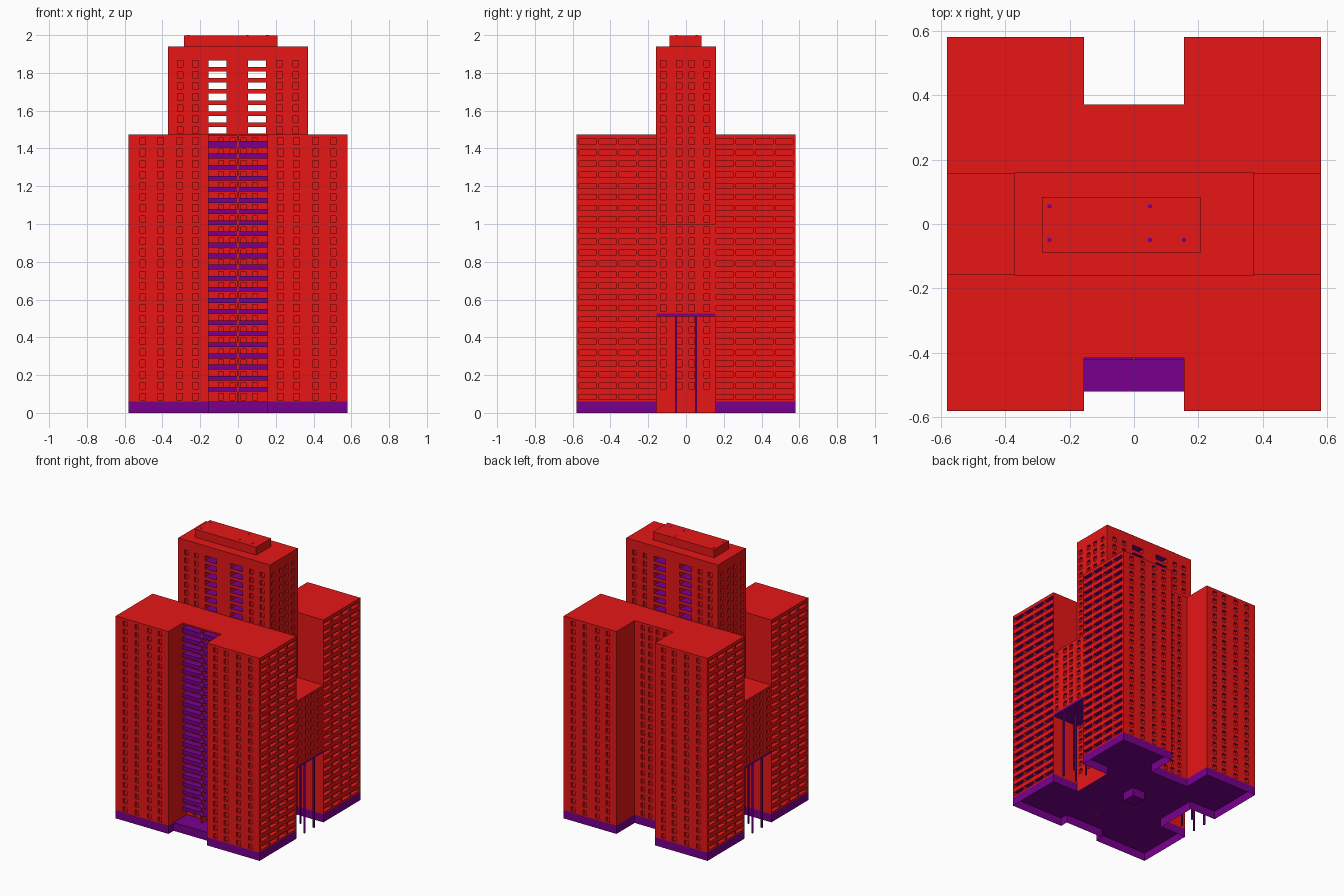
import bpy, bmesh
from mathutils import Vector

if "Cube" in bpy.data.objects:
    bpy.data.objects.remove(bpy.data.objects["Cube"], do_unlink=True)


def material(name, rgb):
    m = bpy.data.materials.new(name)
    m.use_nodes = True
    m.diffuse_color = (*rgb, 1)
    m.node_tree.nodes["Principled BSDF"].inputs["Base Color"].default_value = (*rgb, 1)
    return m


MATS = [material("red_wall", (0.8, 0.008, 0.008)), material("purple_floor", (0.19, 0.0, 0.27))]
RED, PURPLE = 0, 1


def finish(name, bm):
    bmesh.ops.remove_doubles(bm, verts=bm.verts, dist=0.00001)
    me = bpy.data.meshes.new(name)
    bm.to_mesh(me)
    bm.free()
    for m in MATS:
        me.materials.append(m)
    ob = bpy.data.objects.new(name, me)
    bpy.context.collection.objects.link(ob)


def box(name, x, y, z, mat):
    bm = bmesh.new()
    bmesh.ops.create_cube(bm, size=1)
    for v in bm.verts:
        v.co = [r[0] if c < 0 else r[1] for c, r in zip(v.co, (x, y, z))]
    for f in bm.faces:
        f.material_index = mat
    finish(name, bm)


def facade(name, axis, side, offset, us, zs, cols=(), rows=()):
    """Flat wall with a grid of recessed windows; a column is (start, end, depth, see_through)."""
    bm = bmesh.new()

    def vec(u, d, z):
        return Vector((u, side * d, z) if axis == "y" else (side * d, u, z))

    def quad(pts, facing, mat):
        f = bm.faces.new([bm.verts.new(vec(u, offset - d, z)) for u, d, z in pts])
        f.normal_update()
        if f.normal.dot(vec(*facing)) < 0:
            f.normal_flip()
        f.material_index = mat

    def wall(a, b, c, e, d=0):
        quad([(a, d, c), (b, d, c), (b, d, e), (a, d, e)], (0, 1, 0), RED)

    edge = us[0]
    for a, b, depth, see_through in cols:
        wall(edge, a, *zs)
        edge = b
        low = zs[0]
        for c, e in rows:
            wall(a, b, low, c)
            low = e
            # Purple heads above every window, red sills unless the room is open
            for z, n, mat in ((c, 1, PURPLE if see_through else RED), (e, -1, PURPLE)):
                quad([(a, 0, z), (b, 0, z), (b, depth, z), (a, depth, z)], (0, 0, n), mat)
            for u, n in ((a, 1), (b, -1)):
                quad([(u, 0, c), (u, 0, e), (u, depth, e), (u, depth, c)], (n, 0, 0), RED)
            if not see_through:
                wall(a, b, c, e, depth)
        wall(a, b, low, zs[1])
    wall(edge, us[1], *zs)
    finish(name, bm)


def columns(centres, half, depth=0.016, see_through=False):
    return [(c - half, c + half, depth, see_through) for c in centres]


def floors(first, last, half):
    return [(0.085 + 0.0588 * k - half, 0.085 + 0.0588 * k + half) for k in range(first, last)]


OUT, GAP, MID, TOP = 0.58, 0.155, 0.37, 1.475
BASE, EAVE, NOTCH = 0.06, TOP - 0.01, 0.37
HEIGHT = (BASE, EAVE)
room_cols = (0.225, 0.31, 0.41, 0.505)
core_cols = columns((-0.12, -0.035, 0.03, 0.11), 0.015)
small_rows = floors(0, 24, 0.0175)

# Plinth: hollow skirt around the whole plan, closed above and open below
inner = MID - 0.005
half_plan = [(GAP, -0.52), (GAP, -OUT), (OUT, -OUT), (OUT, -GAP), (inner, -GAP),
             (inner, GAP), (OUT, GAP), (OUT, OUT), (GAP, OUT), (GAP, NOTCH)]
plan = half_plan + [(-x, y) for x, y in reversed(half_plan)]
bm = bmesh.new()
lid = bm.faces.new([bm.verts.new((x, y, BASE)) for x, y in plan])
skirt = bmesh.ops.extrude_edge_only(bm, edges=list(lid.edges))["geom"]
for v in skirt:
    if isinstance(v, bmesh.types.BMVert):
        v.co.z = 0
bmesh.ops.recalc_face_normals(bm, faces=bm.faces)
for f in bm.faces:
    f.material_index = PURPLE
finish("plinth", bm)
box("lift_pit", (-0.05, 0.05), (-0.05, 0.05), (0, BASE), PURPLE)

# Front and back slabs, each with a notch in the middle
for side, label in ((-1, "front"), (1, "back")):
    for s, hand in ((-1, "right"), (1, "left")):
        tag = f"{label}_{hand}"
        ends = sorted((s * GAP, s * OUT))
        facade(f"{tag}_slab_face", "y", side, OUT, ends, HEIGHT,
               columns(sorted(s * c for c in room_cols), 0.015), small_rows)
        ys = sorted((side * GAP, side * OUT))
        facade(f"{tag}_slab_end", "x", s, OUT, ys, HEIGHT,
               columns(sorted(side * c for c in (0.205, 0.31, 0.415, 0.52)), 0.046, 0.03),
               floors(0, 24, 0.0135))
        facade(f"{tag}_notch_cheek", "x", -s, -GAP, sorted((side * NOTCH, side * OUT)), HEIGHT)
        box(f"{tag}_roof", ends, ys, (EAVE, TOP), RED)
    facade(f"{label}_slab_inner_wall", "y", -side, -GAP, (-OUT, OUT), HEIGHT)
    facade(f"{label}_notch_wall", "y", side, NOTCH, (-GAP, GAP), HEIGHT,
           columns((-0.09, -0.03, 0.03, 0.09), 0.013), small_rows)
    reach = 0.415 if side < 0 else NOTCH
    box(f"{label}_notch_roof", (-GAP, GAP), sorted((side * GAP, side * reach)), (EAVE, TOP), RED)

# Stacked balconies in the front notch, split by a thin red fin
for k in range(23):
    z = 0.125 + 0.0588 * k
    top = z + (0.02 if k == 22 else 0.0125)
    box("balcony", (-GAP, GAP), (-0.42, -NOTCH), (z - 0.0125, top), PURPLE)
box("balcony_fin", (-0.004, 0.004), (-0.422, -NOTCH), HEIGHT, RED)

# Central tower with open windows passing through it
through = columns((-0.108, 0.1), 0.047, 0.16, True)
left = columns((-0.305, -0.225), 0.015)
right = columns((0.22, 0.305), 0.015)
for side, label in ((-1, "front"), (1, "back")):
    facade(f"tower_{label}_wall", "y", side, 0.16, (-MID, MID), (TOP, 1.93),
           left + through + right, floors(24, 31, 0.0175))
box("tower_roof", (-MID, MID), (-0.16, 0.16), (1.93, 1.94), RED)
box("penthouse", (-0.285, 0.208), (-0.088, 0.083), (1.94, 1.999), RED)
for x, y in ((-0.262, 0.055), (-0.262, -0.05), (0.05, 0.055), (0.05, -0.05), (0.155, -0.05)):
    box("roof_vent", (x - 0.006, x + 0.006), (y - 0.006, y + 0.006), (1.997, 2.0), PURPLE)

# Tower sides and the raised linking wings on columns
for s, hand in ((-1, "right"), (1, "left")):
    facade(f"tower_{hand}_wall", "x", s, MID, (-0.16, 0.16), (0, 1.93), core_cols, floors(1, 31, 0.0175))
    facade(f"{hand}_wing_wall", "x", s, OUT, (-GAP, GAP), (0.525, 0.99), core_cols, floors(8, 16, 0.0175))
    xs = sorted((s * MID, s * OUT))
    box(f"{hand}_wing_roof", xs, (-GAP, GAP), (0.99, 1.0), RED)
    box(f"{hand}_wing_floor", xs, (-GAP, GAP), (0.51, 0.525), PURPLE)
    for x in (0.467, 0.574):
        for y in (-0.053, 0.053):
            box(f"{hand}_wing_column", (s * x - 0.005, s * x + 0.005), (y - 0.005, y + 0.005), (0, 0.51), PURPLE)
